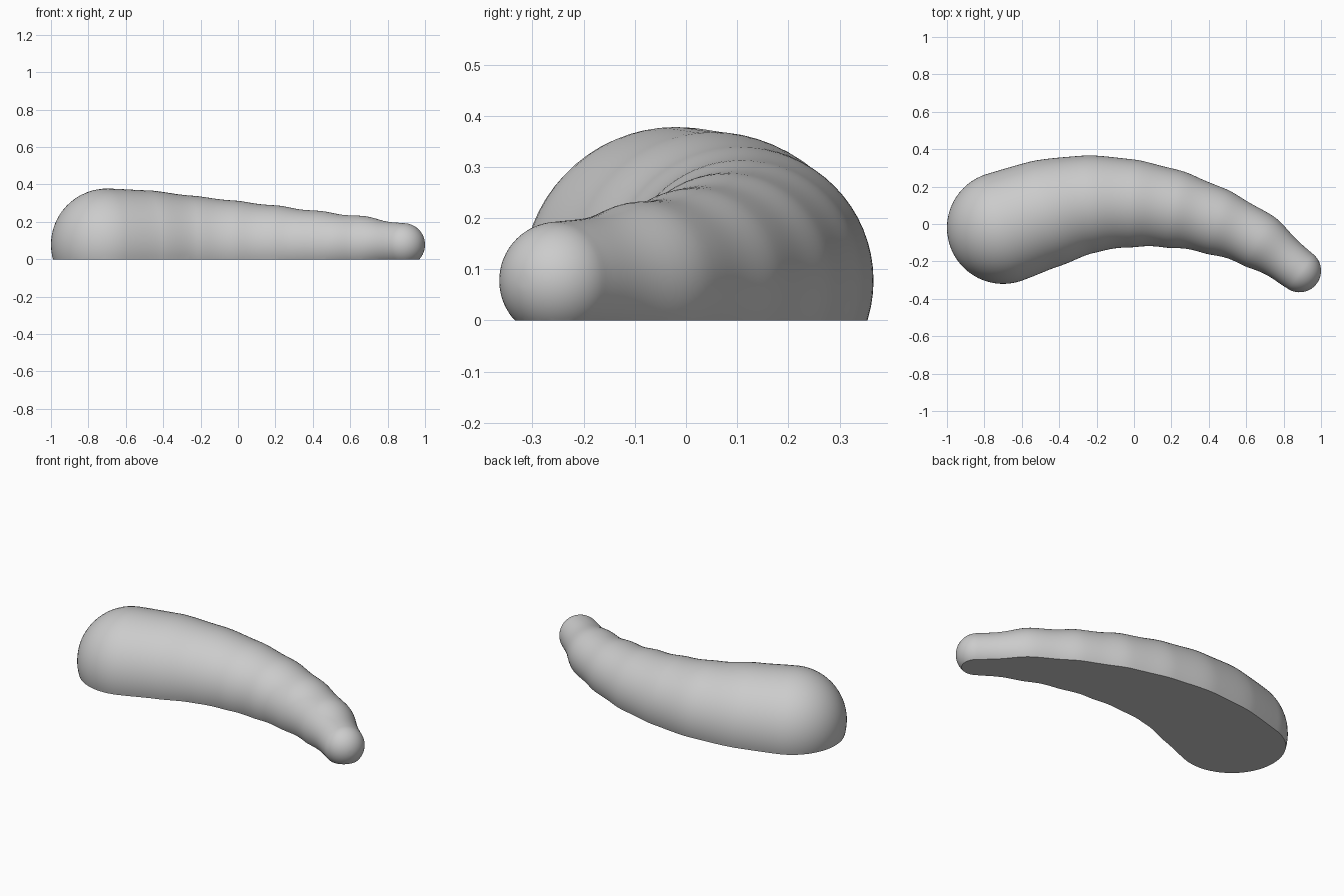
import bpy, bmesh, math
from mathutils import Vector

cube = bpy.data.objects.get("Cube")
if cube:
    bpy.data.objects.remove(cube, do_unlink=True)

# Lobes along the curved spine: x, y, radius
LOBES = [(-0.70, -0.02, 0.30), (-0.474, 0.055, 0.29), (-0.247, 0.105, 0.262),
         (-0.02, 0.11, 0.236), (0.206, 0.08, 0.21), (0.433, 0.015, 0.181),
         (0.665, -0.09, 0.154), (0.885, -0.25, 0.115)]
AXIS_Z = 0.078
STEPS, SIDES, CAP = 12, 64, 16
points = [Vector((x, y, AXIS_Z)) for x, y, r in LOBES]
radii = [r for x, y, r in LOBES]


def spine(i, t):
    """Catmull-Rom position and tangent on span i."""
    b, c = points[i], points[i + 1]
    a = points[i - 1] if i else 2 * b - c
    d = points[i + 2] if i + 2 < len(points) else 2 * c - b
    k1, k2, k3 = c - a, 2 * a - 5 * b + 4 * c - d, 3 * b - a - 3 * c + d
    pos = b + (k1 * t + k2 * t * t + k3 * t ** 3) / 2
    return pos, (k1 + 2 * k2 * t + 3 * k3 * t * t).normalized()


def radius(i, t):
    """Eased radius with a soft pinch between lobes."""
    ease = (1 - math.cos(math.pi * t)) / 2
    blend = radii[i] + (radii[i + 1] - radii[i]) * (ease + t) / 2
    return blend * (1 - 0.0016 * i * i * math.sin(math.pi * t) ** 2)


# Sections: rounded start, lobed body, rounded end
sections = []
last = len(points) - 2
p, d = spine(0, 0)
for k in range(CAP):
    a = math.pi / 2 * (k + 0.2) / CAP
    sections.append((p - d * radii[0] * math.cos(a), d, radii[0] * math.sin(a)))
for i in range(last + 1):
    for s in range(STEPS):
        p, d = spine(i, s / STEPS)
        sections.append((p, d, radius(i, s / STEPS)))
p, d = spine(last, 1)
for k in range(CAP):
    a = math.pi / 2 * k / CAP
    sections.append((p + d * radii[-1] * math.sin(a), d, radii[-1] * math.cos(a)))

# Skin the sections
bm = bmesh.new()
rings = []
for p, d, r in sections:
    side = Vector((-d.y, d.x, 0))
    angles = [math.tau * n / SIDES for n in range(SIDES)]
    rings.append([bm.verts.new(p + side * r * math.cos(a) + Vector((0, 0, r * math.sin(a))))
                  for a in angles])
for r0, r1 in zip(rings, rings[1:]):
    for n in range(SIDES):
        m = (n + 1) % SIDES
        bm.faces.new((r0[n], r0[m], r1[m], r1[n]))
bm.faces.new(rings[0])
bm.faces.new(rings[-1])

# Flat underside
cut = bmesh.ops.bisect_plane(bm, geom=bm.verts[:] + bm.edges[:] + bm.faces[:],
                             plane_co=(0, 0, 0), plane_no=(0, 0, 1), clear_inner=True)
rim = [e for e in cut["geom_cut"] if isinstance(e, bmesh.types.BMEdge)]
bmesh.ops.triangle_fill(bm, edges=rim, use_beauty=True)
bmesh.ops.recalc_face_normals(bm, faces=bm.faces[:])

mesh = bpy.data.meshes.new("segmented_body")
bm.to_mesh(mesh)
bm.free()
body = bpy.data.objects.new("segmented_body", mesh)
bpy.context.collection.objects.link(body)

# Plain grey
grey = bpy.data.materials.new("light_grey")
grey.use_nodes = True
colour = (0.6, 0.6, 0.6, 1)
grey.diffuse_color = colour
grey.node_tree.nodes["Principled BSDF"].inputs["Base Color"].default_value = colour
mesh.materials.append(grey)

bpy.context.view_layer.objects.active = body
body.select_set(True)
bpy.ops.object.shade_smooth_by_angle(angle=math.radians(40))
